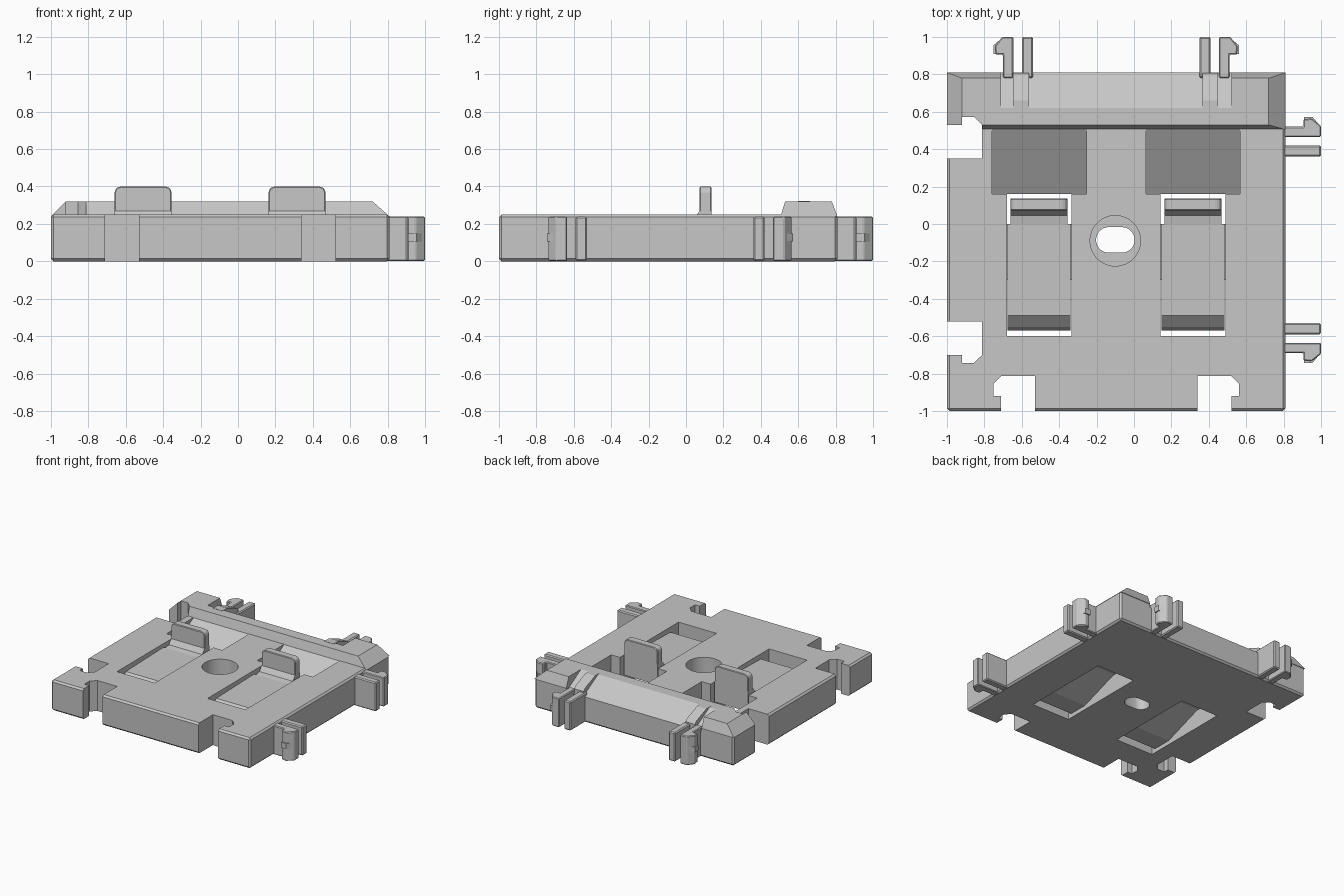
import bpy, bmesh, math

if "Cube" in bpy.data.objects:
    bpy.data.objects.remove(bpy.data.objects["Cube"])

grey = bpy.data.materials.new("mid_grey")
grey.diffuse_color = (0.57, 0.57, 0.57, 1)
grey.use_nodes = True
grey.node_tree.nodes["Principled BSDF"].inputs["Base Color"].default_value = grey.diffuse_color


def finish(name, bm, bevel=0):
    bmesh.ops.recalc_face_normals(bm, faces=bm.faces)
    if bevel:
        bmesh.ops.bevel(bm, geom=list(bm.edges), offset=bevel, segments=1, affect='EDGES')
    me = bpy.data.meshes.new(name)
    bm.to_mesh(me)
    bm.free()
    ob = bpy.data.objects.new(name, me)
    bpy.context.collection.objects.link(ob)
    me.materials.append(grey)
    return ob


def prism(name, pts, axis, a, b, bevel=0):
    """Extrude a 2D outline along an axis: 'z' takes (x, y), 'x' takes (y, z), 'y' takes (x, z)."""
    bm = bmesh.new()
    place = {'z': lambda p, h: (p[0], p[1], h), 'x': lambda p, h: (h, p[0], p[1]),
             'y': lambda p, h: (p[0], h, p[1])}[axis]
    lo = [bm.verts.new(place(p, a)) for p in pts]
    hi = [bm.verts.new(place(p, b)) for p in pts]
    bm.faces.new(lo)
    bm.faces.new(hi)
    n = len(pts)
    for i in range(n):
        j = (i + 1) % n
        bm.faces.new((lo[i], lo[j], hi[j], hi[i]))
    return finish(name, bm, bevel)


def box(name, x0, x1, y0, y1, z0, z1, bevel=0):
    return prism(name, [(x0, y0), (x1, y0), (x1, y1), (x0, y1)], 'z', z0, z1, bevel)


def oval(cx, cy, r, stretch=0, n=40):
    """Circle, or a slot when stretched along x."""
    pts = []
    for i in range(n):
        t = 2 * math.pi * (i + 0.5) / n
        pts.append((cx + math.copysign(stretch, math.cos(t)) + r * math.cos(t),
                    cy + r * math.sin(t)))
    return pts


def cut(target, cutters):
    bpy.context.view_layer.objects.active = target
    for c in cutters:
        m = target.modifiers.new("cut", 'BOOLEAN')
        m.operation, m.solver, m.object = 'DIFFERENCE', 'EXACT', c
        bpy.ops.object.modifier_apply(modifier=m.name)


def notch_outline(start, side, swap):
    """Socket outline; start is the straight edge, side the barb direction."""
    w = 0.18
    pts = [(-1.05, start), (-0.92, start), (-0.92, start + side * 0.042),
           (-0.855, start + side * 0.042), (-0.812, start),
           (-0.812, start - side * w), (-1.05, start - side * w)]
    return [(v, u) for u, v in pts] if swap else pts


# Sockets on the left and front edges
sockets = [prism("socket_cutter", notch_outline(s, d, sw), 'z', -0.1, 0.5)
           for s, d, sw in ((0.53, 1, False), (-0.70, -1, False),
                            (-0.71, -1, True), (0.52, 1, True))]
# Sloping back of the rail, between its two ends
slope = prism("slope_cutter", [(0.62, 0.32), (0.62, 0.4), (0.9, 0.4), (0.9, 0.158), (0.81, 0.21)],
              'x', -0.71, 0.52)

# Base plate with sockets, ramped pockets, latch windows and screw hole
plate = box("base_plate", -1, 0.81, -1, 0.81, 0, 0.25, 0.014)
cutters = sockets + [slope]
STEP = 0.823
for dx in (0, STEP):
    cutters.append(prism("ramp_cutter", [(0.16, 0.04), (0.512, 0.251), (0.512, 0.4), (0.16, 0.4)],
                         'x', -0.76 + dx, -0.255 + dx))
    cutters.append(box("window_cutter", -0.68 + dx, -0.335 + dx, -0.60, 0.161, -0.1, 0.4))
cutters.append(prism("hole_cutter", oval(-0.1, -0.09, 0.135), 'z', 0.10, 0.4))
cutters.append(prism("slot_cutter", oval(-0.1, -0.085, 0.068, 0.035), 'z', -0.1, 0.4))
cut(plate, cutters)

# Raised rail along the back edge, with sloping ends
bm = bmesh.new()
low = [bm.verts.new(p) for p in ((-1, 0.505, 0.24), (0.81, 0.505, 0.24),
                                 (0.81, 0.81, 0.24), (-1, 0.81, 0.24))]
top = [bm.verts.new(p) for p in ((-0.92, 0.53, 0.32), (0.72, 0.53, 0.32),
                                 (0.72, 0.78, 0.32), (-0.92, 0.78, 0.32))]
bm.faces.new(low)
bm.faces.new(top)
for i in range(4):
    j = (i + 1) % 4
    bm.faces.new((low[i], low[j], top[j], top[i]))
rail = finish("back_rail", bm)
cut(rail, [sockets[0], slope])

# Small ribs on the rail slope
for i, x in enumerate((-0.647, 0.365)):
    prism("rail_rib_%d" % (i + 1),
          [(0.60, 0.26), (0.60, 0.322), (0.66, 0.322), (0.79, 0.27), (0.808, 0.25), (0.808, 0.20)],
          'x', x, x + 0.085)

# Latch arms with upright thumb tabs
for i, dx in enumerate((0, STEP)):
    x0, x1 = -0.66 + dx, -0.355 + dx
    prism("latch_arm_%d" % (i + 1),
          [(-0.57, 0.10), (-0.55, 0.155), (-0.49, 0.21), (0.0, 0.222), (0.0, 0.15),
           (-0.06, 0.15), (-0.40, 0.03), (-0.56, 0.03)], 'x', x0 - 0.016, x1 + 0.016)
    prism("latch_foot_%d" % (i + 1),
          [(0.0, 0.15), (0.0, 0.222), (0.045, 0.23), (0.073, 0.27), (0.135, 0.27), (0.135, 0.10)],
          'x', x0, x1)
    r = 0.03
    tab = [(x0, 0.25), (x1, 0.25), (x1, 0.40 - r), (x1 - r * 0.3, 0.40 - r * 0.3), (x1 - r, 0.40),
           (x0 + r, 0.40), (x0 + r * 0.3, 0.40 - r * 0.3), (x0, 0.40 - r)]
    prism("thumb_tab_%d" % (i + 1), tab, 'y', 0.073, 0.135, 0.005)
    # Thin web that hinges the arm in its window
    box("latch_web_%d" % (i + 1), x0 - 0.025, x1 + 0.025, -0.30, 0.0, 0.15, 0.18)


# Snap clips on the right and back edges
def clip(name, s, side, swap):
    """s is the outer shank edge, side the direction the barb points."""
    turn = lambda pts: [(v, u) for u, v in pts] if swap else pts
    hook = [(0.78, s), (0.905, s), (0.905, s + side * 0.04), (0.95, s + side * 0.045),
            (1.0, s + side * 0.005), (1.0, s - side * 0.055), (0.78, s - side * 0.055)]
    prism(name + "_hook", turn(hook), 'z', 0.002, 0.24, 0.006)
    nub = [(0.91, s), (0.91, s + side * 0.052), (0.955, s + side * 0.052), (0.998, s)]
    prism(name + "_nub", turn(nub), 'z', 0.105, 0.15)
    a, b = s - side * 0.10, s - side * 0.16
    prong = [(0.78, a), (1.0, a), (1.0, b), (0.78, b)]
    prism(name + "_prong", turn(prong), 'z', 0.002, 0.24, 0.008)


clip("right_clip_back", 0.52, 1, False)
clip("right_clip_front", -0.69, -1, False)
clip("back_clip_left", -0.70, -1, True)
clip("back_clip_right", 0.51, 1, True)

# Remove the cutters and smooth the round hole
for ob in list(bpy.data.objects):
    if ob.name.split(".")[0].endswith("_cutter"):
        bpy.data.objects.remove(ob)
bpy.ops.object.select_all(action='DESELECT')
plate.select_set(True)
bpy.context.view_layer.objects.active = plate
bpy.ops.object.shade_smooth_by_angle(angle=math.radians(12))
